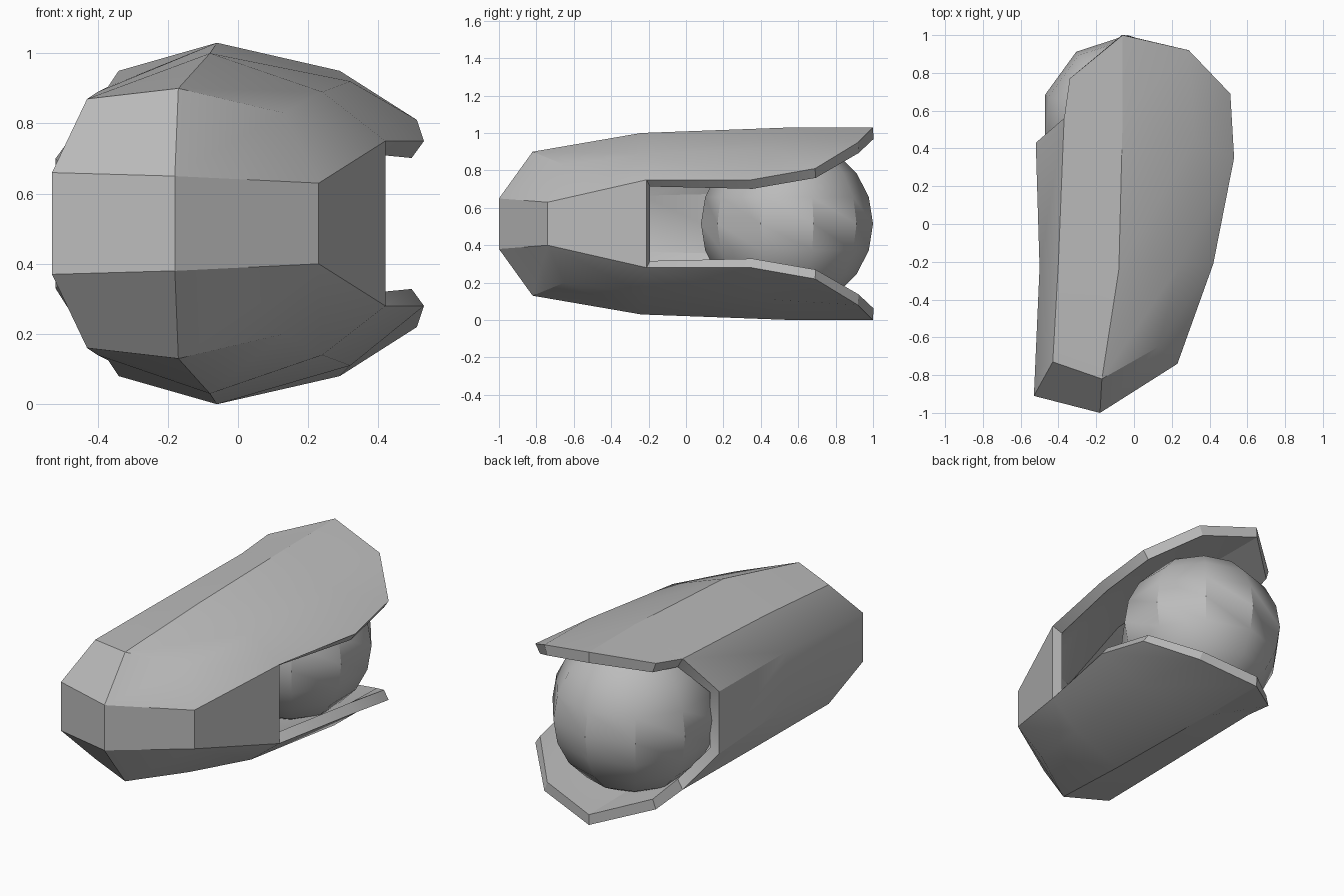
import bpy, bmesh, math

cube = bpy.data.objects.get("Cube")
if cube:
    bpy.data.objects.remove(cube, do_unlink=True)

HEIGHT = 1.03

grey = bpy.data.materials.new("plain_grey")
grey.use_nodes = True
colour = (0.5, 0.5, 0.5, 1)
grey.diffuse_color = colour
grey.node_tree.nodes["Principled BSDF"].inputs["Base Color"].default_value = colour


def finish(obj, angle):
    """Give the part its colour and crease-aware smooth shading."""
    obj.data.materials.clear()
    obj.data.materials.append(grey)
    bpy.ops.object.select_all(action="DESELECT")
    obj.select_set(True)
    bpy.context.view_layer.objects.active = obj
    for mod in list(obj.modifiers):
        bpy.ops.object.modifier_apply(modifier=mod.name)
    bpy.ops.object.shade_smooth_by_angle(angle=math.radians(angle))


# Upper half of the casing: five lengthwise rows, each from nose to tail
rows = {
    "R": [(-.53, -.91, .66), (-.50, -.23, .68), (-.52, .43, .70)],   # side edge
    "S": [(-.43, -.73, .87), (-.40, -.20, .89), (-.37, .56, .905)],  # shoulder
    "T": [(-.17, -.82, .90), (-.08, -.24, 1.0), (-.06, .57, 1.03)],  # ridge
    "L": [(.13, -.65, .83), (.24, -.22, .89), (.32, .45, .92)],      # far shoulder
    "E": [(.23, -.74, .63), (.42, -.21, .75), (.53, .35, .75)],      # opening edge
}
points = {name + str(i): p for name, row in rows.items() for i, p in enumerate(row)}
points["nose"] = (-.18, -1, .65)
points.update(B0=(-.34, .77, .95), tip=(-.06, 1, 1.03),
              B2=(.29, .92, .95), B3=(.51, .69, .81))

# Panels of the upper half: lengthwise grid, nose facets, tail lip
panels = []
order = "RSTLE"
for a, b in zip(order, order[1:]):
    for i in range(2):
        j = i + 1
        panels.append(f"{a}{i} {b}{i} {b}{j} {a}{j}")
panels += ["R0 nose T0 S0", "nose E0 L0 T0",
           "S2 T2 tip B0", "T2 L2 B2 tip", "L2 E2 B3 B2"]

# Upright band that joins the two halves, leaving the back and one side open
band = ["R2", "R1", "R0", "nose", "E0", "E1"]

bm = bmesh.new()
upper = {n: bm.verts.new(p) for n, p in points.items()}
lower = {n: bm.verts.new((x, y, HEIGHT - z)) for n, (x, y, z) in points.items()}
for panel in panels:
    names = panel.split()
    bm.faces.new([upper[n] for n in names])
    bm.faces.new([lower[n] for n in reversed(names)])
for a, b in zip(band, band[1:]):
    bm.faces.new([lower[a], lower[b], upper[b], upper[a]])

mesh = bpy.data.meshes.new("outer_casing")
bm.to_mesh(mesh)
bm.free()
casing = bpy.data.objects.new("outer_casing", mesh)
bpy.context.collection.objects.link(casing)
wall = casing.modifiers.new("wall", "SOLIDIFY")
wall.thickness = 0.06
wall.offset = -1
wall.use_even_offset = True
finish(casing, 30)

# Ball held in the open end
bpy.ops.mesh.primitive_uv_sphere_add(segments=10, ring_count=10, radius=0.46,
                                     location=(-.035, .54, HEIGHT / 2))
ball = bpy.context.object
ball.name = "inner_ball"
finish(ball, 34)
